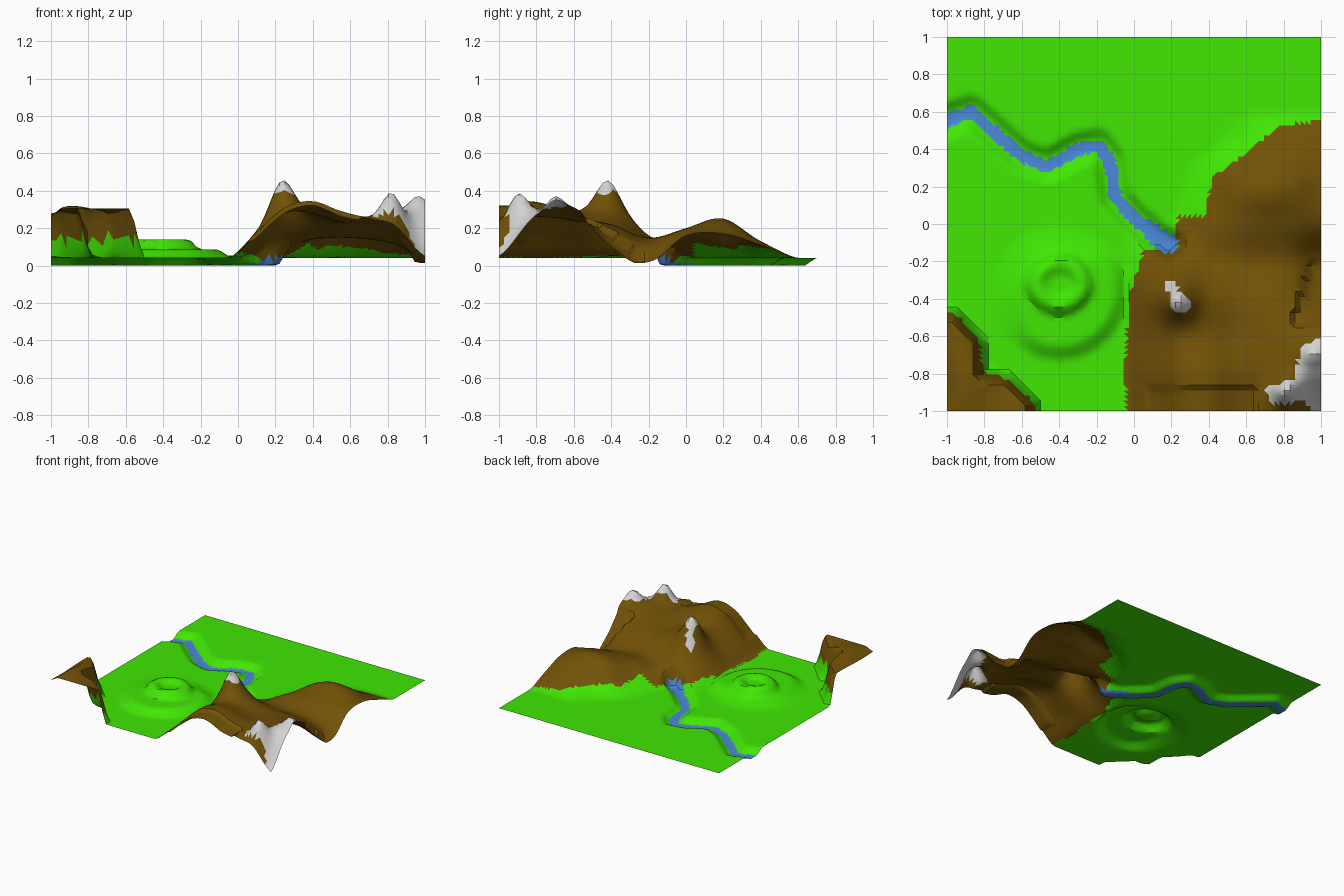
import bpy, bmesh, math
from mathutils import Vector

if "Cube" in bpy.data.objects:
    bpy.data.objects.remove(bpy.data.objects["Cube"])

N = 72            # cells per side
PLAIN = 0.04

RIVER = [(-1.05, .52), (-.96, .57), (-.87, .6), (-.6, .36), (-.46, .31), (-.3, .4), (-.19, .42),
         (-.13, .34), (-.1, .14), (0, .03), (.12, -.07), (.18, -.1)]
ROCK = [(-.03, -1.1), (-.05, -.8), (-.03, -.4), (.05, -.14), (.2, -.13), (.24, .04), (.38, .04),
        (.42, .25), (.6, .38), (.78, .53), (1.1, .56), (1.1, -1.1)]
MESA = [(-1.2, -.47), (-.96, -.48), (-.83, -.63), (-.82, -.8), (-.68, -.83),
        (-.54, -.96), (-.54, -1.2), (-1.2, -1.2)]
SNOW = [(.69, -.88), (.85, -.83), (.9, -.66), (1.1, -.55), (1.1, -1.1), (.97, -1.0),
        (.92, -.95), (.74, -.96)]

# Mountain heights in hundredths: columns x = -.05 to 1, rows y = -1 to .6
HILLS = ["4 17 30 34 28 25 19 5", "4 18 31 34 29 26 29 27", "4 16 28 28 24 25 28 31",
         "4 18 34 27 22 22 20 13", "4 10 16 15 15 14 11 2", "4 4 6 14 19 20 19 16",
         "4 4 4 9 20 25 23 17", "4 4 4 4 7 12 13 11", "4 4 4 4 4 4 4 4"]
HILLS = [[int(v) / 100 for v in r.split()] for r in HILLS]


def ramp(a, b, v):
    t = min(1, max(0, (v - a) / (b - a)))
    return t * t * (3 - 2 * t)


def inside(x, y, poly):
    hit = False
    for (ax, ay), (bx, by) in zip(poly, poly[1:] + poly[:1]):
        if (ay > y) != (by > y) and x < (bx - ax) * (y - ay) / (by - ay) + ax:
            hit = not hit
    return hit


def path_distance(x, y, pts):
    p, best = Vector((x, y)), 9
    for a, b in zip(pts, pts[1:]):
        a, b = Vector(a), Vector(b)
        t = min(1, max(0, (p - a).dot(b - a) / (b - a).length_squared))
        best = min(best, (p - a.lerp(b, t)).length)
    return best


def catmull(vals, t):
    n = len(vals)
    t = min(n - 1, max(0, t))
    i = min(n - 2, int(t))
    f = t - i
    a, b, c, d = (vals[min(n - 1, max(0, k))] for k in (i - 1, i, i + 1, i + 2))
    return b + .5 * f * (c - a + f * (2 * a - 5 * b + 4 * c - d + f * (3 * (b - c) + d - a)))


def bump(x, y, cx, cy, h, s):
    return h * math.exp(-((x - cx) ** 2 + (y - cy) ** 2) / (2 * s * s))


def mountains(x, y):
    if x < -.05 or y > .6:
        return PLAIN
    z = catmull([catmull(r, (x + .05) / .15) for r in HILLS], (y + 1) / .2)
    z += bump(x, y, .23, -.42, .12, .055)
    z += bump(x, y, .82, -.9, .14, .05) + bump(x, y, .96, -.7, .06, .04)
    # small ledges along the front and right
    if .08 < x < .65 and y < -.87:
        z -= .02
    if x > .86 + .35 * max(0, y + .45) and -.55 < y < -.22:
        z -= .03
    return z if x > .85 else max(PLAIN, z)


def mesa(x, y):
    d = path_distance(x, y, MESA) * (1 if inside(x, y, MESA) else -1)
    top = .265 + .014 * math.sin(16 * x) * math.cos(11 * y) - .03 * ramp(-.93, -1, x)
    return PLAIN + top * ramp(-.045, .045, d)


def crater(x, y):
    outer = math.hypot(x + .4, y + .36)
    inner = math.hypot(x + .4, (y + .32) * 1.1)
    # the mound rises steeply on the front and right, gently elsewhere
    side = ramp(-.25, .2, (x + .4) - (y + .36))
    z = PLAIN + .047 * ramp(.38, .12 + .16 * side, outer)
    z += .053 * ramp(.2, .135, inner)
    return z - .025 * ramp(.11, .05, inner)


def height(x, y):
    z = mountains(x, y) if x > .85 else max(mountains(x, y), mesa(x, y), crater(x, y))
    # carve the river bed and its banks
    d = path_distance(x, y, RIVER)
    return z * ramp(.03, .1, d) if d < .1 else max(z, .015)


def material(name, rgb):
    m = bpy.data.materials.new(name)
    m.diffuse_color = (*rgb, 1)
    m.use_nodes = True
    m.node_tree.nodes["Principled BSDF"].inputs["Base Color"].default_value = m.diffuse_color
    return m


def face_colour(c):
    if path_distance(c.x, c.y, RIVER) < .032 + .025 * ramp(.02, .15, c.x):
        return 1
    if inside(c.x, c.y, SNOW) or (c.z > .385 and c.x < .5):
        return 3
    if abs(c.x - .21 + .3 * (c.y + .36)) < .03 and abs(c.y + .36) < .05:
        return 3
    if inside(c.x, c.y, ROCK) or (c.x < -.5 and c.y < -.4 and c.z > .14):
        return 2
    return 0


# Terrain sheet: a grid raised by the height rule
bm = bmesh.new()
bmesh.ops.create_grid(bm, x_segments=N, y_segments=N, size=1)
for v in bm.verts:
    v.co.z = height(v.co.x, v.co.y)
bmesh.ops.triangulate(bm, faces=bm.faces[:])
for f in bm.faces:
    f.material_index = face_colour(f.calc_center_median())
mesh = bpy.data.meshes.new("terrain")
bm.to_mesh(mesh)
bm.free()
for name, rgb in (("grass_green", (.052, .8, .001)), ("river_blue", (.07, .25, .7)),
                  ("rock_brown", (.165, .083, .002)), ("snow_white", (.64, .64, .64))):
    mesh.materials.append(material(name, rgb))
terrain = bpy.data.objects.new("terrain", mesh)
bpy.context.collection.objects.link(terrain)
bpy.context.view_layer.objects.active = terrain
terrain.select_set(True)
bpy.ops.object.shade_smooth_by_angle(angle=math.radians(30))
